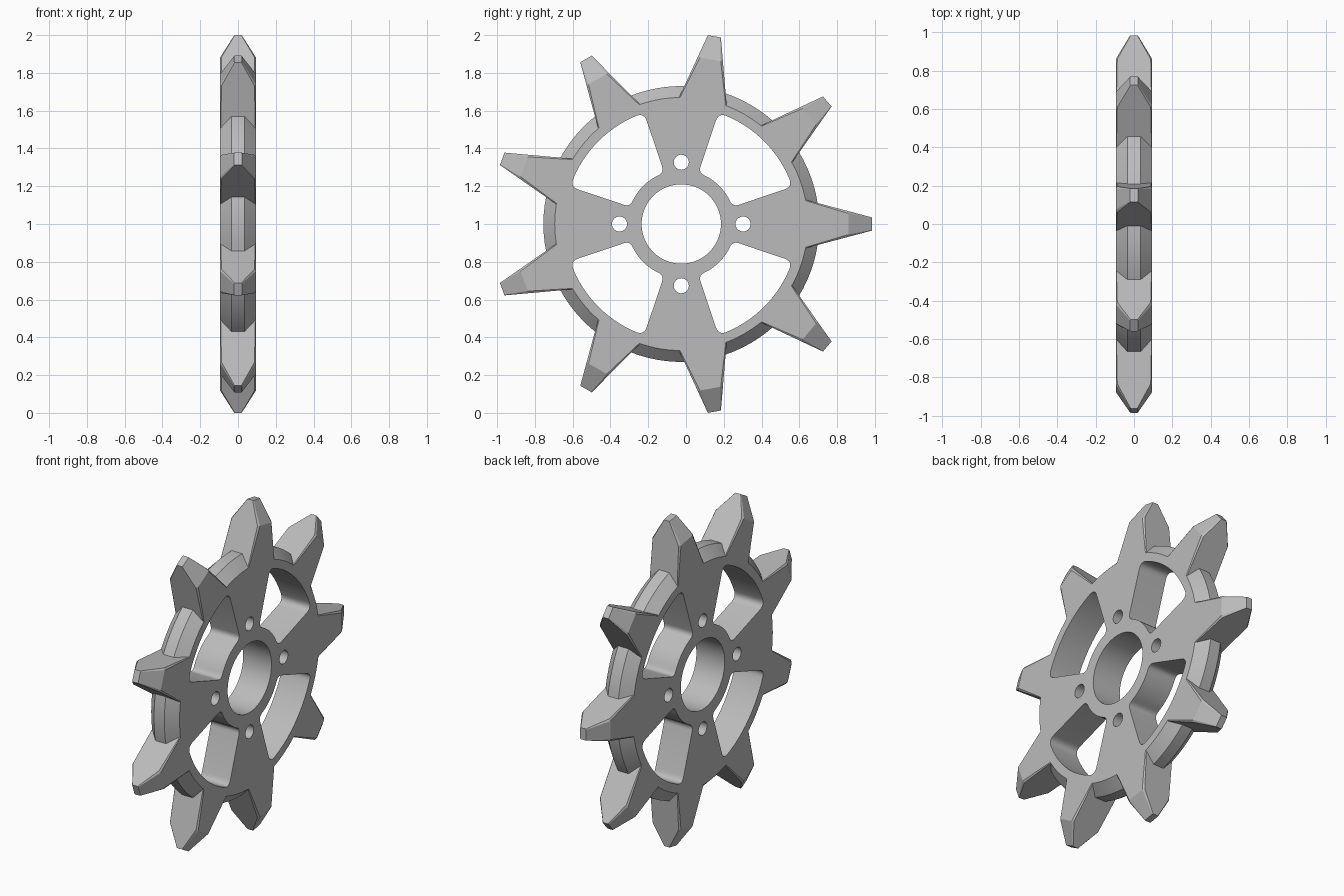
import bpy, bmesh
from math import sin, cos, radians, pi

cube = bpy.data.objects.get("Cube")
if cube:
    bpy.data.objects.remove(cube, do_unlink=True)

CENTRE_Y, CENTRE_Z = -0.025, 1.0
HALF = 0.095          # half thickness of the wheel
TEETH = 9

steel = bpy.data.materials.new("plain_grey")
steel.use_nodes = True
grey = (0.5, 0.5, 0.5, 1)
steel.diffuse_color = grey
steel.node_tree.nodes["Principled BSDF"].inputs["Base Color"].default_value = grey


def place(x, u, v=0, a=0):
    """Wheel coordinates: along axle, radial, tangential, turned by angle a."""
    return (x, CENTRE_Y + u * cos(a) - v * sin(a), CENTRE_Z + u * sin(a) + v * cos(a))


def loft(bm, rings):
    """Closed solid through a series of equal loops."""
    loops = [[bm.verts.new(p) for p in ring] for ring in rings]
    n = len(loops[0])
    for a, b in zip(loops, loops[1:]):
        for i in range(n):
            bm.faces.new((a[i], a[(i + 1) % n], b[(i + 1) % n], b[i]))
    bm.faces.new(loops[0][::-1])
    bm.faces.new(loops[-1])


def make_object(name, bm):
    bmesh.ops.recalc_face_normals(bm, faces=bm.faces)
    mesh = bpy.data.meshes.new(name)
    bm.to_mesh(mesh)
    bm.free()
    mesh.materials.append(steel)
    ob = bpy.data.objects.new(name, mesh)
    bpy.context.collection.objects.link(ob)
    return ob


def circle(x, r, steps, u=0, a=0):
    cy, cz = u * cos(a), u * sin(a)
    return [(x, CENTRE_Y + cy + r * cos(2 * pi * i / steps),
             CENTRE_Z + cz + r * sin(2 * pi * i / steps)) for i in range(steps)]


# Disc with a chamfered rim
bm = bmesh.new()
loft(bm, [circle(x, r, 90) for x, r in
          ((-HALF, 0.67), (-0.035, 0.73), (0.035, 0.73), (HALF, 0.67))])
wheel = make_object("sprocket_wheel", bm)


# Tapered teeth with small edge chamfers and a narrowed tip
def tooth_section(u, thick, cv, cx, a):
    w = 0.035 + 0.265 * (1.009 - u)
    quarter = [(thick, w - cv), (thick - cx, w)]
    loop = quarter + [(-x, v) for x, v in quarter[::-1]]
    loop += [(-x, -v) for x, v in loop]
    return [place(x, u, v, a) for x, v in loop]


bm = bmesh.new()
for k in range(TEETH):
    a = 2 * pi * k / TEETH
    loft(bm, [tooth_section(0.64, HALF, 0.004, 0.003, a),
              tooth_section(0.885, HALF, 0.012, 0.008, a),
              tooth_section(1.009, 0.02, 0.004, 0.003, a)])
teeth = make_object("teeth", bm)


# Rounded window outline in polar form, between two spokes
def window_outline():
    lo, hi, inner, outer = 18.5, 71.5, 0.285, 0.62

    def corner(p, c, q):
        ts = [i / 6 for i in range(7)]
        return [tuple((1 - t) ** 2 * p[j] + 2 * t * (1 - t) * c[j] + t * t * q[j]
                      for j in (0, 1)) for t in ts]

    def arc(r, start, end, steps):
        return [(r, start + (end - start) * i / steps) for i in range(1, steps)]

    pts = corner((outer - 0.045, lo), (outer, lo), (outer, lo + 4))
    pts += arc(outer, lo + 4, hi - 4, 14)
    pts += corner((outer, hi - 4), (outer, hi), (outer - 0.045, hi))
    pts += corner((inner + 0.035, hi), (inner, hi), (inner, hi - 7))
    pts += arc(inner, hi - 7, lo + 7, 10)
    pts += corner((inner, lo + 7), (inner, lo), (inner + 0.035, lo))
    return pts


# Cutters for the bore, bolt holes and windows
bm = bmesh.new()
ends = (-0.2, 0.2)
loft(bm, [circle(x, 0.21, 64) for x in ends])
for k in range(4):
    a = k * pi / 2
    loft(bm, [circle(x, 0.04, 24, 0.327, a) for x in ends])
    loft(bm, [[place(x, r, 0, a + radians(t)) for r, t in window_outline()] for x in ends])
holes = make_object("hole_cutters", bm)

# Join the teeth, cut the holes, and keep the finished mesh
for helper, operation in ((teeth, 'UNION'), (holes, 'DIFFERENCE')):
    helper.hide_render = True
    mod = wheel.modifiers.new(helper.name, 'BOOLEAN')
    mod.operation = operation
    mod.solver = 'EXACT'
    mod.object = helper
bpy.context.view_layer.update()
graph = bpy.context.evaluated_depsgraph_get()
finished = bpy.data.meshes.new_from_object(wheel.evaluated_get(graph))
wheel.modifiers.clear()
wheel.data = finished
for helper in (teeth, holes):
    bpy.data.objects.remove(helper, do_unlink=True)

# Smooth round walls, sharp edges elsewhere
for ob in bpy.context.selected_objects:
    ob.select_set(False)
wheel.select_set(True)
bpy.context.view_layer.objects.active = wheel
bpy.ops.object.shade_smooth_by_angle(angle=radians(20))
